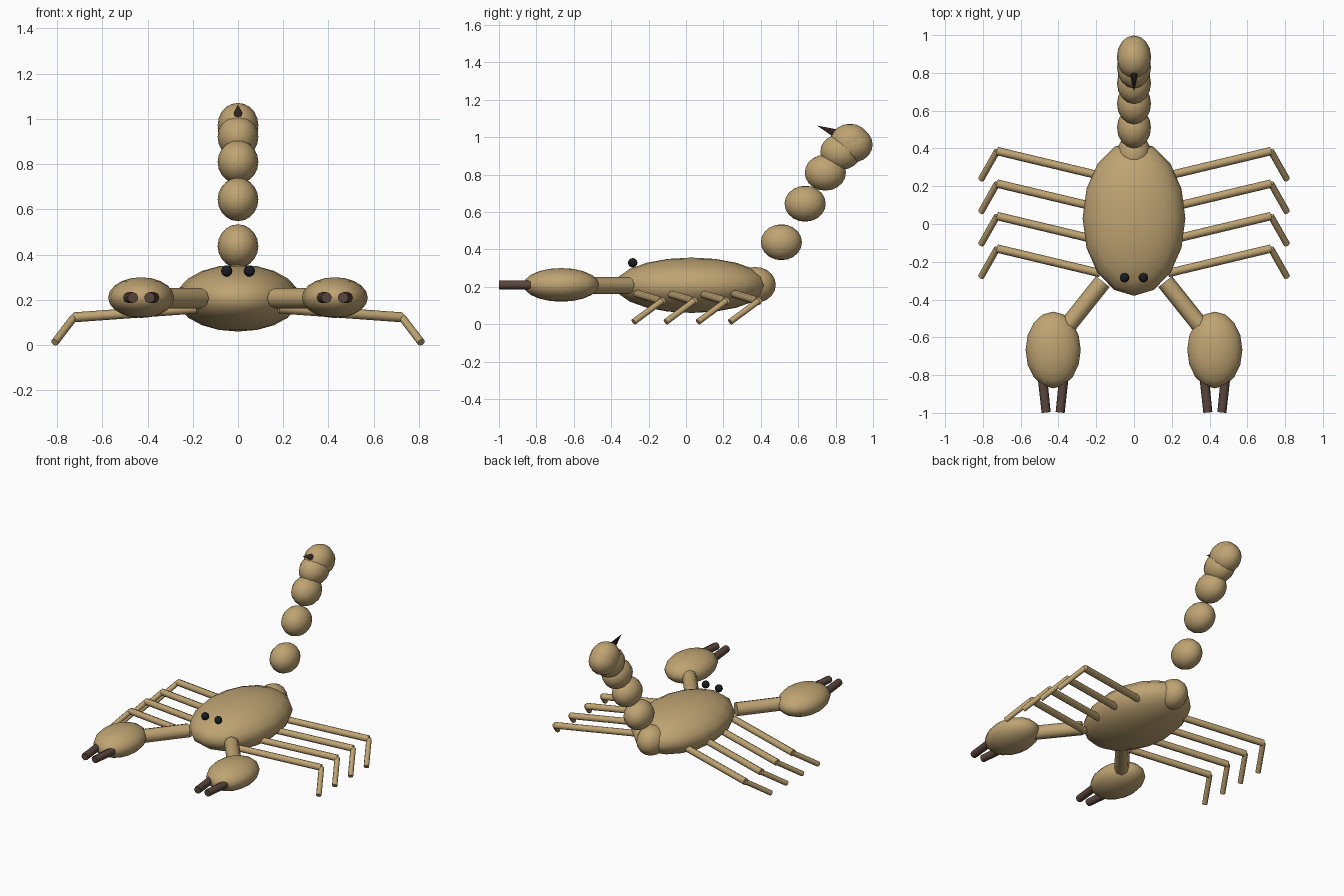
import bpy, math
from mathutils import Vector

if "Cube" in bpy.data.objects:
    bpy.data.objects.remove(bpy.data.objects["Cube"])


def material(name, rgb):
    m = bpy.data.materials.new(name)
    m.diffuse_color = (*rgb, 1)
    m.use_nodes = True
    m.node_tree.nodes["Principled BSDF"].inputs["Base Color"].default_value = m.diffuse_color
    return m


TAN = material("tan_shell", (0.52, 0.37, 0.17))
BROWN = material("dark_brown", (0.10, 0.06, 0.045))
DARK = material("sting_dark", (0.03, 0.02, 0.015))
BLACK = material("eye_black", (0.01, 0.012, 0.015))


def finish(name, mat):
    ob = bpy.context.object
    ob.name = name
    ob.data.materials.append(mat)
    return ob


def ellipsoid(name, loc, radii, mat, seg=16, rings=10):
    bpy.ops.mesh.primitive_uv_sphere_add(segments=seg, ring_count=rings, radius=1, location=loc)
    ob = finish(name, mat)
    ob.scale = radii
    bpy.ops.object.transform_apply(location=False, rotation=False, scale=True)
    bpy.ops.object.shade_smooth()
    return ob


def rod(name, a, b, r1, r2, mat, sides=8):
    a, b = Vector(a), Vector(b)
    d = b - a
    bpy.ops.mesh.primitive_cone_add(vertices=sides, radius1=r1, radius2=r2, depth=d.length,
                                    location=(a + b) / 2,
                                    rotation=d.to_track_quat('Z', 'Y').to_euler())
    ob = finish(name, mat)
    bpy.ops.object.shade_smooth_by_angle(angle=math.radians(50))
    return ob


# body
ellipsoid("body", (0, 0.03, 0.208), (0.272, 0.41, 0.148), TAN)

# tail beads rising in an arc, then the bulb and sting
for i, (y, z) in enumerate([(0.37, 0.21), (0.51, 0.438), (0.637, 0.644),
                            (0.745, 0.81), (0.828, 0.921), (0.888, 0.96)]):
    ellipsoid(f"tail_segment_{i + 1}", (0, y, z), (0.09, 0.11, 0.096), TAN)
ellipsoid("tail_bulb", (0, 0.877, 0.973), (0.09, 0.108, 0.098), TAN)
rod("sting", (0, 0.86, 0.995), (0, 0.70, 1.062), 0.036, 0, DARK)

for side, s in (("right", 1), ("left", -1)):
    # eye
    ellipsoid(f"{side}_eye", (s * 0.05, -0.285, 0.328), (0.025,) * 3, BLACK, 12, 8)
    # pincer arm, claw and two converging fingers
    rod(f"{side}_arm", (s * 0.165, -0.305, 0.207), (s * 0.35, -0.537, 0.207), 0.046, 0.046, TAN)
    ellipsoid(f"{side}_claw", (s * 0.428, -0.667, 0.21), (0.146, 0.203, 0.09), TAN)
    for k, f in (("outer", 1), ("inner", -1)):
        rod(f"{side}_{k}_finger", (s * (0.428 + f * 0.058), -0.80, 0.21),
            (s * (0.428 + f * 0.037), -0.998, 0.21), 0.025, 0.024, BROWN)
    # four jointed legs
    for i in range(4):
        y = -0.13 + 0.172 * i
        knee = (s * 0.725, y, 0.123)
        rod(f"{side}_upper_leg_{i + 1}", (s * 0.18, y - 0.13, 0.162), knee, 0.022, 0.022, TAN)
        rod(f"{side}_lower_leg_{i + 1}", knee, (s * 0.81, y - 0.15, 0.012), 0.017, 0.017, TAN)
